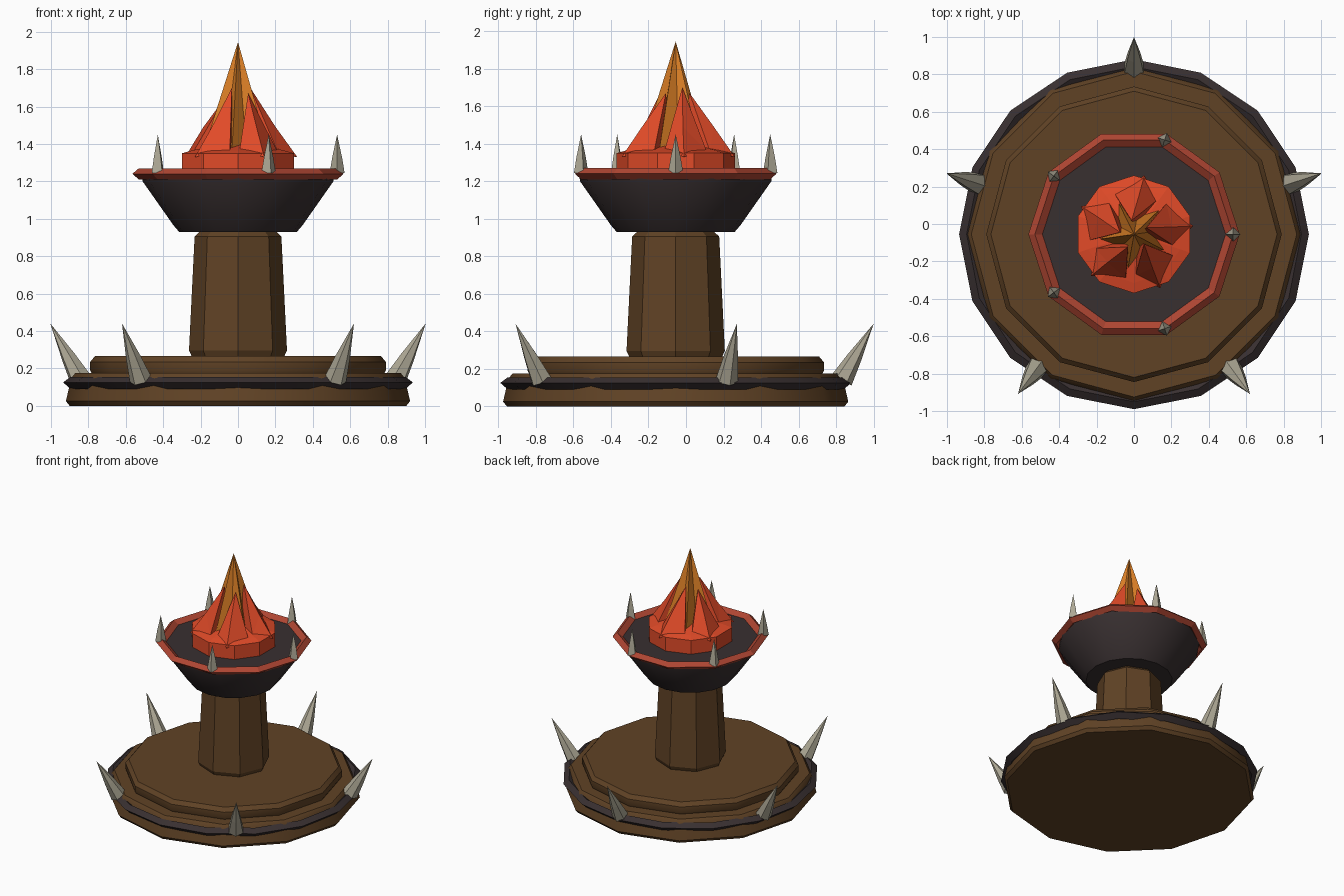
import bpy, bmesh, math
from mathutils import Vector, Matrix

cube = bpy.data.objects.get("Cube")
if cube:
    bpy.data.objects.remove(cube, do_unlink=True)

AXIS = Vector((0, -0.055, 0))


def material(name, rgb):
    m = bpy.data.materials.new(name)
    m.use_nodes = True
    m.diffuse_color = (*rgb, 1)
    m.node_tree.nodes["Principled BSDF"].inputs["Base Color"].default_value = (*rgb, 1)
    return m


WOOD = material("brown_wood", (0.117, 0.055, 0.0185))
IRON = material("dark_iron", (0.040, 0.029, 0.030))
RIM = material("red_rim", (0.43, 0.061, 0.032))
BONE = material("grey_spike", (0.42, 0.39, 0.30))
FIRE = material("red_flame", (0.75, 0.069, 0.021))
GLOW = material("orange_flame", (0.70, 0.21, 0.019))


def finish(name, bm, mat, smooth=None):
    bmesh.ops.recalc_face_normals(bm, faces=bm.faces)
    mesh = bpy.data.meshes.new(name)
    bm.to_mesh(mesh)
    bm.free()
    mesh.materials.append(mat)
    ob = bpy.data.objects.new(name, mesh)
    ob.location = AXIS
    bpy.context.collection.objects.link(ob)
    if smooth:
        bpy.ops.object.select_all(action='DESELECT')
        ob.select_set(True)
        bpy.context.view_layer.objects.active = ob
        bpy.ops.object.shade_smooth_by_angle(angle=math.radians(smooth))
    return ob


def polar(r, angle, z):
    return Vector((r * math.cos(angle), r * math.sin(angle), z))


def lathe(name, profile, sides, mat, ring=False, turn=0.0, smooth=None):
    """Turn a radius/height profile; a ring closes on itself, otherwise it is capped."""
    bm = bmesh.new()
    loops = [[bm.verts.new(polar(r, turn + math.tau * i / sides, z)) for i in range(sides)]
             for r, z in profile]
    pairs = list(zip(loops, loops[1:]))
    if ring:
        pairs.append((loops[-1], loops[0]))
    else:
        bm.faces.new(loops[0])
        bm.faces.new(loops[-1])
    for a, b in pairs:
        for i in range(sides):
            j = (i + 1) % sides
            bm.faces.new((a[i], a[j], b[j], b[i]))
    return finish(name, bm, mat, smooth)


def spike(name, base, tip, radius, sides):
    """Pointed spike with a slightly swollen middle."""
    bm = bmesh.new()
    axis = tip - base
    out = Vector((base.x, base.y, 0)).normalized()
    side = axis.cross(out).normalized()
    front = side.cross(axis).normalized()
    loops = []
    for t, k in ((0, 1), (0.4, 0.66)):
        loops.append([bm.verts.new(base + axis * t + radius * k * (
            front * math.cos(math.tau * i / sides) + side * math.sin(math.tau * i / sides)))
            for i in range(sides)])
    top = bm.verts.new(tip)
    bm.faces.new(loops[0])
    for i in range(sides):
        j = (i + 1) % sides
        bm.faces.new((loops[0][i], loops[0][j], loops[1][j], loops[1][i]))
        bm.faces.new((loops[1][i], loops[1][j], top))
    finish(name, bm, BONE)


# Wooden base, step and pillar
lathe("base_disc", [(0.90, 0), (0.92, 0.025), (0.905, 0.09), (0.89, 0.15), (0.87, 0.175)],
      12, WOOD, smooth=35)
lathe("step_disc", [(0.78, 0.17), (0.79, 0.19), (0.79, 0.235), (0.765, 0.265)],
      12, WOOD, smooth=35)
lathe("pillar", [(0.245, 0.26), (0.262, 0.295), (0.232, 0.905), (0.20, 0.935)], 8, WOOD)

# Iron band, bowl and red rim
lathe("base_band", [(0.935, 0.125), (0.895, 0.155), (0.85, 0.125), (0.895, 0.09)],
      16, IRON, ring=True, smooth=30)
lathe("bowl", [(0.315, 0.93), (0.345, 0.965), (0.51, 1.2), (0.515, 1.24)], 16, IRON, smooth=35)
lathe("bowl_rim", [(0.565, 1.24), (0.53, 1.27), (0.49, 1.24), (0.53, 1.21)],
      10, RIM, ring=True)

# Five spikes around the base and five around the rim
for n in range(5):
    a = math.tau * n / 5
    b = a + math.pi / 2
    spike(f"base_spike_{n + 1}", polar(0.885, b, 0.14), polar(1.055, b, 0.44), 0.06, 6)
    spike(f"rim_spike_{n + 1}", polar(0.53, a, 1.245), polar(0.53, a, 1.45), 0.04, 4)

# Ember bed under the flames
lathe("ember_bed", [(0.315, 1.23), (0.315, 1.35), (0.26, 1.365), (0.1, 1.40)],
      10, FIRE, turn=math.pi / 2)

# Five red flame shards leaning inward with a swirl
bm = bmesh.new()
for n in range(5):
    a = math.radians(8 + 72 * n)
    low = polar(0.32, a, 1.33)
    left, right = polar(0.24, a + 0.62, 1.36), polar(0.22, a - 0.42, 1.36)
    ridge = polar(0.205, a + 0.05, 1.49)
    tip = polar(0.075, a + 0.35, 1.70 - 0.03 * (n % 3))
    core = polar(0.03, a, 1.36)
    lo, le, ri, rd, tp, co = [bm.verts.new(p) for p in (low, left, right, ridge, tip, core)]
    for f in ((lo, rd, le), (le, rd, tp), (lo, ri, rd), (ri, tp, rd),
              (le, tp, co), (ri, co, tp), (lo, le, co), (lo, co, ri)):
        bm.faces.new(f)
finish("red_flames", bm, FIRE)

# Star-shaped orange flame in the middle
bm = bmesh.new()
apex = bm.verts.new((0, 0, 1.945))
star = [bm.verts.new(polar(0.10 if i % 2 else 0.185, math.radians(-28 + 36 * i), 1.37))
        for i in range(10)]
bm.faces.new(star)
for i in range(10):
    bm.faces.new((star[i], star[(i + 1) % 10], apex))
finish("orange_flame", bm, GLOW)
